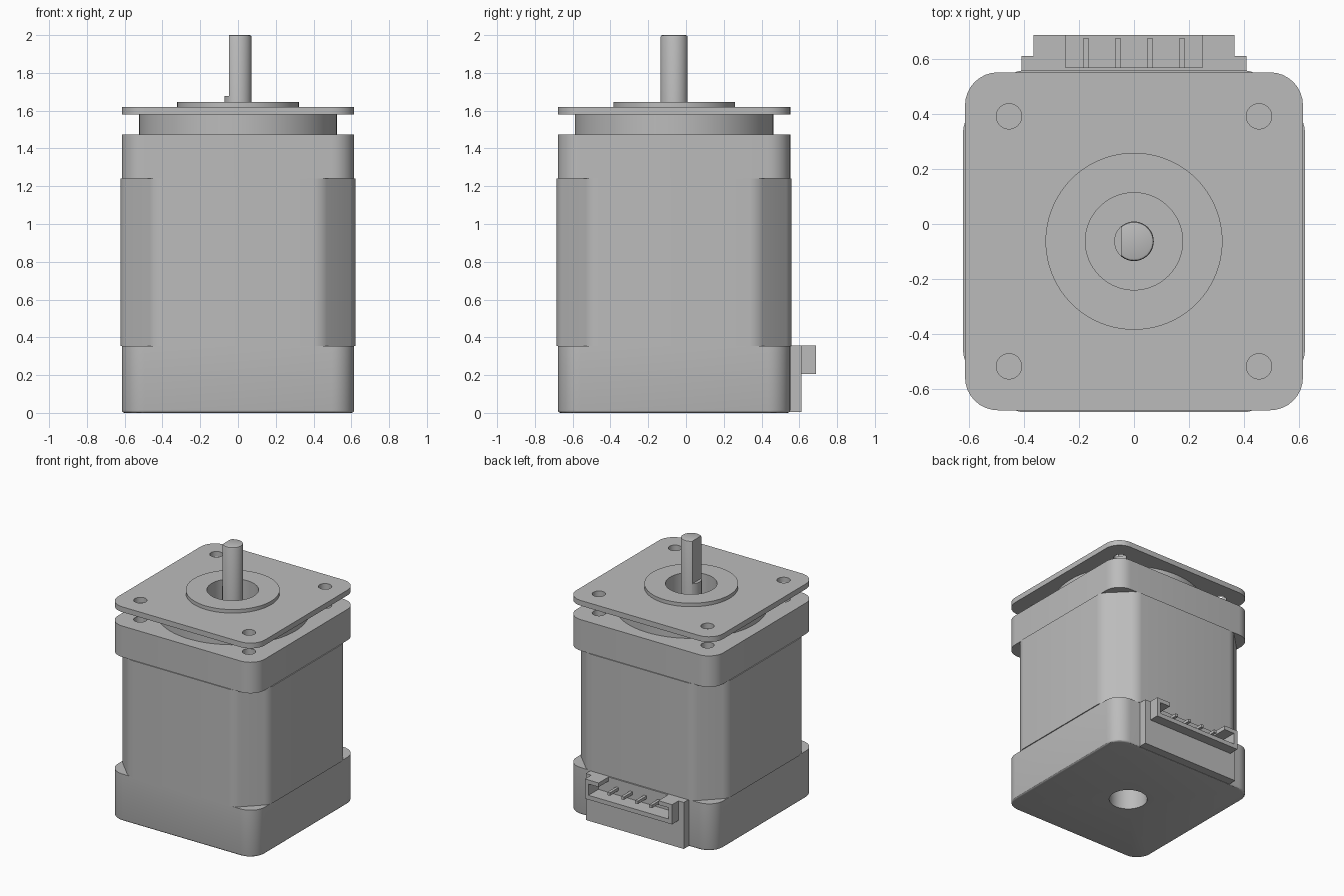
import bpy, bmesh, math

CY = -0.063          # motor axis in y
HALF = 0.615         # half width of the housing
BOLT = 0.455         # bolt hole offset from the axis

cube = bpy.data.objects.get("Cube")
if cube:
    bpy.data.objects.remove(cube, do_unlink=True)

grey = bpy.data.materials.new("plain_grey")
grey.use_nodes = True
COLOUR = (0.5, 0.5, 0.5, 1)
grey.diffuse_color = COLOUR
grey.node_tree.nodes["Principled BSDF"].inputs["Base Color"].default_value = COLOUR


def finish(name, bm):
    bmesh.ops.recalc_face_normals(bm, faces=bm.faces[:])
    mesh = bpy.data.meshes.new(name)
    bm.to_mesh(mesh)
    bm.free()
    mesh.materials.append(grey)
    obj = bpy.data.objects.new(name, mesh)
    bpy.context.collection.objects.link(obj)
    return obj


def prism(name, points, z0, z1, corner=0, segments=8, bottom=0):
    """Vertical prism with rounded corners and an optional rounded bottom rim."""
    bm = bmesh.new()
    base = bm.faces.new([bm.verts.new((x, y + CY, z0)) for x, y in points])
    top = bmesh.ops.extrude_face_region(bm, geom=[base], use_keep_orig=True)["geom"]
    for v in top:
        if isinstance(v, bmesh.types.BMVert):
            v.co.z = z1
    bmesh.ops.recalc_face_normals(bm, faces=bm.faces[:])
    if corner:
        upright = [e for e in bm.edges if abs(e.verts[0].co.z - e.verts[1].co.z) > 1e-4]
        bmesh.ops.bevel(bm, geom=upright, offset=corner, segments=segments,
                        profile=0.5, affect='EDGES')
    if bottom:
        rim = [e for e in bm.edges if all(abs(v.co.z - z0) < 1e-5 for v in e.verts)]
        bmesh.ops.bevel(bm, geom=rim, offset=bottom, segments=3,
                        profile=0.5, affect='EDGES')
    return finish(name, bm)


def cylinder(name, r, z0, z1, x=0, y=0, sides=64, chamfer=0):
    bm = bmesh.new()
    bmesh.ops.create_cone(bm, cap_ends=True, segments=sides, radius1=r, radius2=r, depth=z1 - z0)
    bmesh.ops.translate(bm, verts=bm.verts[:], vec=(x, y + CY, (z0 + z1) / 2))
    if chamfer:
        rim = [e for e in bm.edges if all(abs(v.co.z - z1) < 1e-5 for v in e.verts)]
        bmesh.ops.bevel(bm, geom=rim, offset=chamfer, segments=2, profile=0.5, affect='EDGES')
    return finish(name, bm)


def box(name, x0, x1, y0, y1, z0, z1):
    bm = bmesh.new()
    bmesh.ops.create_cube(bm, size=1)
    bmesh.ops.scale(bm, verts=bm.verts[:], vec=(x1 - x0, y1 - y0, z1 - z0))
    bmesh.ops.translate(bm, verts=bm.verts[:],
                        vec=((x0 + x1) / 2, (y0 + y1) / 2, (z0 + z1) / 2))
    return finish(name, bm)


def cut(obj, *cutters):
    """Subtract each cutter from the part, then remove the cutter."""
    for c in cutters:
        bpy.context.view_layer.objects.active = obj
        mod = obj.modifiers.new("cut", 'BOOLEAN')
        mod.operation, mod.solver, mod.object = 'DIFFERENCE', 'EXACT', c
        bpy.ops.object.modifier_apply(modifier=mod.name)
        bpy.data.objects.remove(c, do_unlink=True)
    return obj


def square(h):
    return [(-h, -h), (h, -h), (h, h), (-h, h)]


def bolt_cutters(z0, z1):
    return [cylinder("bolt_cutter", 0.046, z0, z1, sx * BOLT, sy * BOLT, 32)
            for sx in (-1, 1) for sy in (-1, 1)]


def bore():
    return cylinder("bore_cutter", 0.177, 1.36, 1.8)


# Housing: lower cap, chamfered core, upper cap
lower_cap = prism("lower_cap", square(HALF), 0, 0.355, 0.12, bottom=0.014)
cut(lower_cap, cylinder("hole_cutter", 0.133, -0.1, 0.25))

w, c = 0.622, 0.44
octagon = [(-c, -w), (c, -w), (w, -c), (w, c), (c, w), (-c, w), (-w, c), (-w, -c)]
core = prism("stator_core", octagon, 0.355, 1.24, 0.04, 5)

upper_cap = prism("upper_cap", square(HALF), 1.24, 1.475, 0.12)
cut(upper_cap, bore(), *bolt_cutters(1.33, 1.6))

# Neck, mounting plate and raised ring
neck = cut(cylinder("neck", 0.525, 1.475, 1.58, sides=96), bore())
plate = cut(prism("mounting_plate", square(HALF), 1.58, 1.62, 0.12),
            bore(), *bolt_cutters(1.5, 1.7))
ring = cut(cylinder("pilot_ring", 0.322, 1.62, 1.647, sides=96), bore())

# Shaft with a flat on one side
shaft = cylinder("shaft", 0.072, 1.36, 2.0, sides=48, chamfer=0.01)
cut(shaft, box("flat_cutter", -0.2, -0.047, CY - 0.2, CY + 0.2, 1.677, 2.1))

# Connector: backing block and shroud, hollow at the back and notched on top
cavity = (-0.335, 0.335, 0.57, 0.8, 0.24, 0.325)
notch = (-0.25, 0.25, 0.57, 0.8, 0.26, 0.5)
block = box("connector_block", -0.41, 0.41, 0.54, 0.612, 0.004, 0.356)
shroud = box("connector_shroud", -0.365, 0.365, 0.612, 0.688, 0.207, 0.356)
for part in (block, shroud):
    cut(part, box("cavity_cutter", *cavity), box("notch_cutter", *notch))
for i in range(4):
    x = (i - 1.5) * 0.117
    box(f"connector_pin_{i + 1}", x - 0.011, x + 0.011, 0.565, 0.675, 0.277, 0.299)

# Smooth the round surfaces, keep the edges sharp
bpy.ops.object.select_all(action='DESELECT')
for obj in bpy.context.scene.objects:
    if obj.type == 'MESH':
        obj.select_set(True)
        bpy.context.view_layer.objects.active = obj
bpy.ops.object.shade_smooth_by_angle(angle=math.radians(30))
bpy.ops.object.select_all(action='DESELECT')
